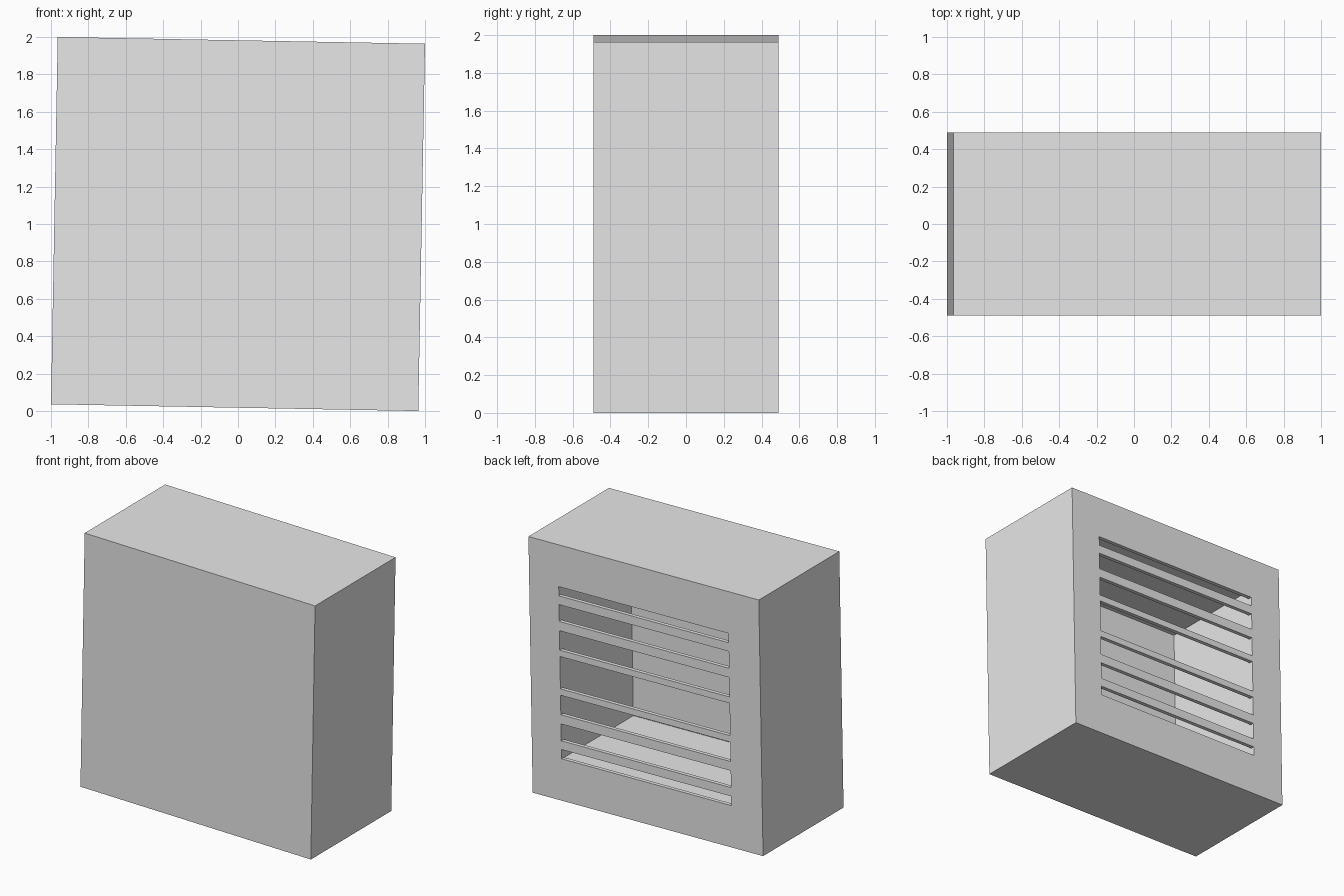
import bpy, bmesh, math
from mathutils import Matrix, Vector

old = bpy.data.objects.get("Cube")
if old:
    bpy.data.objects.remove(old, do_unlink=True)

SIDE, DEPTH = 1.964, 0.98
BACK = DEPTH / 2

grey = bpy.data.materials.new("plain_grey")
grey.use_nodes = True
grey.diffuse_color = (0.8, 0.8, 0.8, 1)
grey.node_tree.nodes["Principled BSDF"].inputs["Base Color"].default_value = (0.8, 0.8, 0.8, 1)


def boxes(name, spans):
    """One mesh made of boxes, each given as two opposite corners."""
    bm = bmesh.new()
    for low, high in spans:
        a, b = Vector(low), Vector(high)
        place = Matrix.Translation((a + b) / 2) @ Matrix.Diagonal((b - a).to_4d())
        place[3][3] = 1
        bmesh.ops.create_cube(bm, size=1, matrix=place)
    mesh = bpy.data.meshes.new(name)
    bm.to_mesh(mesh)
    bm.free()
    mesh.materials.append(grey)
    obj = bpy.data.objects.new(name, mesh)
    bpy.context.collection.objects.link(obj)
    return obj


# Solid casing
h = SIDE / 2
casing = boxes("vented_casing", [((-h, -BACK, -h), (h, BACK, h))])

# Hollow chamber behind the vent wall
left, right = -0.717, 0.73
chamber = boxes("chamber_cutter", [((left - 0.004, 0.1 - BACK, -0.665), (right + 0.004, BACK - 0.03, 0.73))])

# Horizontal vent slots, mirrored about the middle slot
upper = [(0.589, 0.66), (0.393, 0.522), (0.173, 0.322)]
rows = upper + [(-0.124, 0.124)] + [(-b, -a) for a, b in upper]
slots = boxes("slot_cutter", [((left, BACK - 0.06, a), (right, BACK + 0.1, b)) for a, b in rows])

for cutter in (chamber, slots):
    cutter.hide_render = True
    mod = casing.modifiers.new(cutter.name, "BOOLEAN")
    mod.operation = "DIFFERENCE"
    mod.solver = "EXACT"
    mod.object = cutter

# Keep the cut result and drop the cutters
bpy.context.view_layer.update()
result = bpy.data.meshes.new_from_object(casing.evaluated_get(bpy.context.evaluated_depsgraph_get()))
casing.modifiers.clear()
casing.data = result
for cutter in (chamber, slots):
    bpy.data.objects.remove(cutter, do_unlink=True)

# The whole casing leans slightly to one side
casing.rotation_euler.y = math.radians(1.05)
casing.location.z = 1
